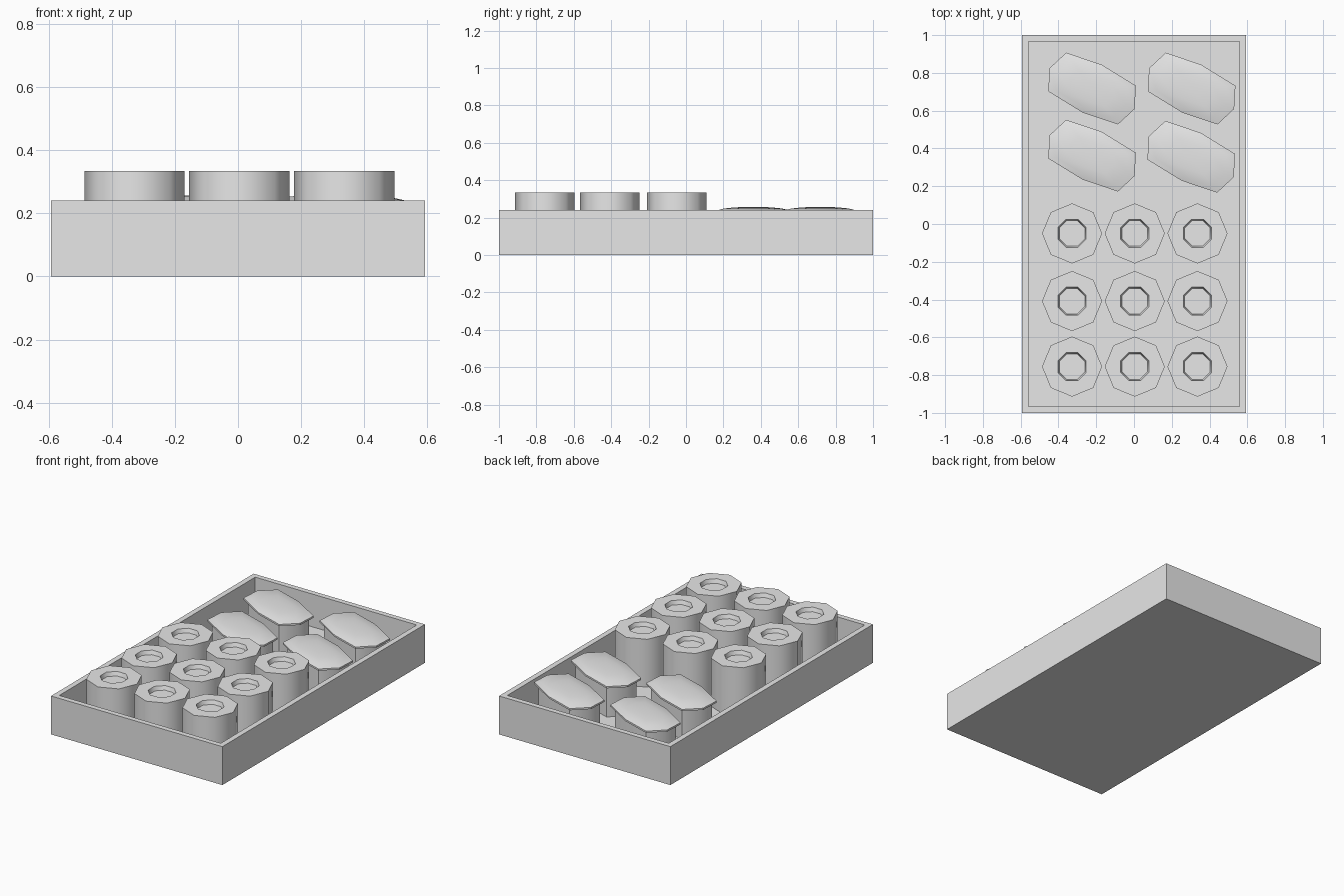
import bpy
import bmesh
import math

old = bpy.data.objects.get("Cube")
if old:
    bpy.data.objects.remove(old, do_unlink=True)

grey = bpy.data.materials.new("light grey")
grey.use_nodes = True
grey.diffuse_color = (0.8, 0.8, 0.8, 1)
grey.node_tree.nodes["Principled BSDF"].inputs["Base Color"].default_value = (0.8, 0.8, 0.8, 1)

FLOOR = 0.035
RIM = 0.24


def ngon(radius, turn=0.0, sides=8):
    """Outline of a regular polygon."""
    angles = [turn + math.tau * i / sides for i in range(sides)]
    return [(radius * math.cos(a), radius * math.sin(a)) for a in angles]


def rectangle(x, y):
    return [(-x, -y), (x, -y), (x, y), (-x, y)]


def loft(name, sections, location=(0, 0, 0), smooth=0):
    """Skin stacked (outline, z) sections and close both ends."""
    bm = bmesh.new()
    rings = [[bm.verts.new((x, y, z)) for x, y in outline] for outline, z in sections]
    count = len(rings[0])
    for low, high in zip(rings, rings[1:]):
        for i in range(count):
            j = (i + 1) % count
            bm.faces.new((low[i], low[j], high[j], high[i]))
    bm.faces.new(rings[0][::-1])
    bm.faces.new(rings[-1])
    bmesh.ops.recalc_face_normals(bm, faces=bm.faces)
    mesh = bpy.data.meshes.new(name)
    bm.to_mesh(mesh)
    bm.free()
    mesh.materials.append(grey)
    obj = bpy.data.objects.new(name, mesh)
    obj.location = location
    bpy.context.collection.objects.link(obj)
    if smooth:
        bpy.ops.object.select_all(action="DESELECT")
        obj.select_set(True)
        bpy.context.view_layer.objects.active = obj
        bpy.ops.object.shade_smooth_by_angle(angle=math.radians(smooth))
    return obj


# Open tray with thin walls
outer, inner = rectangle(0.592, 1.0), rectangle(0.558, 0.967)
loft("tray", [(outer, 0), (outer, RIM), (inner, RIM), (inner, FLOOR)])

# Nine eight-sided jars with a shallow recess in the top
jar_top = 0.334
side = ngon(0.159)
turn = math.pi / 8
for y in (-0.755, -0.408, -0.05):
    for x in (-0.328, 0.004, 0.336):
        loft("jar", [(side, FLOOR), (side, jar_top),
                     (ngon(0.081, turn), jar_top),
                     (ngon(0.073, turn), jar_top - 0.025)], (x, y, 0), 50)

# Four slanted blocks with domed caps; the outline is point-symmetric
half = [(0.232, 0.015), (0.05, 0.127), (-0.137, 0.19), (-0.225, 0.108)]
outline = half + [(-x, -y) for x, y in half]


def scaled(factor):
    return [(x * factor, y * factor) for x, y in outline]


for x, y in ((-0.222, 0.717), (0.305, 0.717), (-0.222, 0.362), (0.303, 0.356)):
    loft("block_body", [(scaled(0.87), FLOOR), (scaled(0.87), 0.23)], (x, y, 0), 50)
    loft("block_cap", [(scaled(0.93), 0.222), (scaled(1), 0.228), (scaled(1), 0.239),
                       (scaled(0.8), 0.249), (scaled(0.5), 0.255),
                       (scaled(0.2), 0.257)], (x, y, 0), 35)
